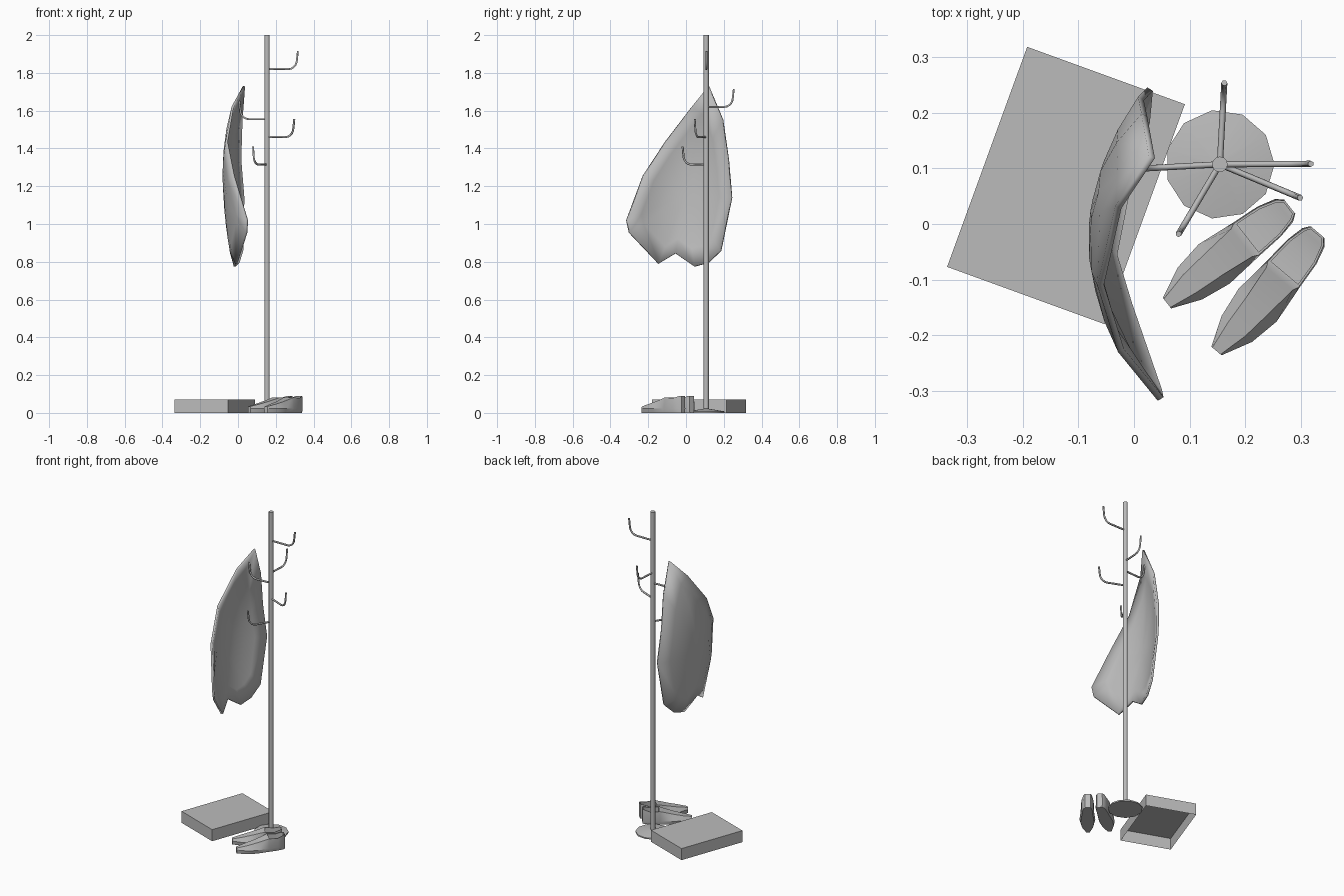
import bpy, bmesh, math
from mathutils import Vector

cube = bpy.data.objects.get("Cube")
if cube:
    bpy.data.objects.remove(cube)

grey = bpy.data.materials.new("plain grey")
grey.use_nodes = True
grey.diffuse_color = (0.5, 0.5, 0.5, 1)
grey.node_tree.nodes["Principled BSDF"].inputs["Base Color"].default_value = grey.diffuse_color

POLE = Vector((0.154, 0.107, 0))


def finish(name, bm, smooth=None):
    """Turn a bmesh into a named object, optionally smooth below an angle."""
    mesh = bpy.data.meshes.new(name)
    bm.to_mesh(mesh)
    bm.free()
    obj = bpy.data.objects.new(name, mesh)
    bpy.context.collection.objects.link(obj)
    mesh.materials.append(grey)
    if smooth:
        bpy.ops.object.select_all(action='DESELECT')
        obj.select_set(True)
        bpy.context.view_layer.objects.active = obj
        bpy.ops.object.shade_smooth_by_angle(angle=math.radians(smooth))
    return obj


# Pole
bm = bmesh.new()
bmesh.ops.create_cone(bm, cap_ends=True, segments=12, radius1=0.014, radius2=0.014, depth=1.99)
bmesh.ops.translate(bm, verts=bm.verts, vec=POLE + Vector((0, 0, 1.005)))
finish("pole", bm, 40)

# Low domed foot with eleven sides
bm = bmesh.new()
rings = []
for radius, z in ((0.098, 0), (0.098, 0.008), (0.014, 0.022)):
    rings.append([bm.verts.new(POLE + Vector((radius * math.cos(a), radius * math.sin(a), z)))
                  for a in (math.tau * i / 11 for i in range(11))])
for low, high in zip(rings, rings[1:]):
    for i in range(11):
        j = (i + 1) % 11
        bm.faces.new((low[i], low[j], high[j], high[i]))
bm.faces.new(rings[0][::-1])
bm.faces.new(rings[-1])
finish("pole_foot", bm, 35)


# Hooks: a straight arm, a rounded bend and an upright tip
def hook(name, tip_x, tip_y, z):
    reach = Vector((tip_x, tip_y, 0)) - POLE
    length, out = reach.length, reach.normalized()
    bend = 0.05
    path = [(0, 0)]
    for i in range(6):
        a = math.pi / 2 * i / 5
        path.append((length - bend + bend * math.sin(a) * 0.9, bend * (1 - math.cos(a))))
    path.append((length, 0.095))
    curve = bpy.data.curves.new(name, 'CURVE')
    curve.dimensions = '3D'
    curve.bevel_depth = 0.0055
    curve.bevel_resolution = 1
    curve.use_fill_caps = True
    spline = curve.splines.new('POLY')
    spline.points.add(len(path) - 1)
    for point, (d, h) in zip(spline.points, path):
        point.co = (*(POLE + out * d + Vector((0, 0, z + h))), 1)
    curve.materials.append(grey)
    bpy.context.collection.objects.link(bpy.data.objects.new(name, curve))


hook("hook_top", 0.317, 0.108, 1.82)
hook("hook_back", 0.162, 0.253, 1.62)
hook("hook_coat", 0.007, 0.099, 1.555)
hook("hook_side", 0.298, 0.047, 1.46)
hook("hook_front", 0.08, -0.018, 1.315)

# Hanging coat: an outline filled with rings over a curved sheet
outline = [(.12, 1.73), (.195, 1.55), (.225, 1.34), (.242, 1.14), (.185, .86), (.12, .795),
           (.045, .775), (-.055, .845), (-.145, .79), (-.30, .955), (-.314, 1.02),
           (-.227, 1.255), (-.11, 1.435), (.03, 1.62)]


def sheet(y, z):
    rise = 0.42 if z > 1.3 else 0.19
    return Vector((-0.076 + rise * (z - 1.3) ** 2 + 1.35 * (y + 0.03) ** 2, y, z))


bm = bmesh.new()
mid_y, mid_z = -0.01, 1.15
rings = [[bm.verts.new(sheet(mid_y + (y - mid_y) * f, mid_z + (z - mid_z) * f)) for y, z in outline]
         for f in (1, 0.75, 0.5, 0.25)]
count = len(outline)
for outer, inner in zip(rings, rings[1:]):
    for i in range(count):
        j = (i + 1) % count
        bm.faces.new((outer[i], outer[j], inner[j], inner[i]))
centre = bm.verts.new(sheet(mid_y, mid_z))
for i in range(count):
    bm.faces.new((rings[-1][i], rings[-1][(i + 1) % count], centre))
bmesh.ops.recalc_face_normals(bm, faces=bm.faces)
coat = finish("coat", bm, 50)
solid = coat.modifiers.new("thickness", 'SOLIDIFY')
solid.thickness = 0.012
solid.offset = 0

# Box lid, open underneath
bm = bmesh.new()
bmesh.ops.create_cube(bm, size=1)
bmesh.ops.delete(bm, geom=[f for f in bm.faces if f.normal.z < -0.5], context='FACES_ONLY')
box = finish("box", bm)
box.scale = (0.301, 0.42, 0.072)
box.rotation_euler.z = math.radians(-20)
box.location = (-0.122, 0.069, 0.036)


# Shoes: cross-sections from toe to heel, with a sunken opening
def shoe(name, toe, heel, side):
    toe, heel = Vector(toe), Vector(heel)
    along = (heel - toe).normalized()
    across = Vector((-along.y, along.x, 0)) * side
    # distance from toe, half width, top height, top width share
    sections = [(0, .012, .034, .8), (.054, .036, .046, .55), (.11, .045, .06, .55),
                (.172, .039, .078, .8), (.182, .038, .082, .95), (.235, .034, .078, .95),
                (.268, .026, .088, .9), (.28, .016, .09, .9)]
    bm = bmesh.new()
    loops = []
    for d, w, h, share in sections:
        shape = [(-.85 * w, 0), (.85 * w, 0), (w, .022), (w * share, h), (-w * share, h), (-w, .022)]
        loops.append([bm.verts.new(toe + along * d + across * (t + 0.1 * w) + Vector((0, 0, z)))
                      for t, z in shape])
    tops = []
    for n, (a, b) in enumerate(zip(loops, loops[1:])):
        for i in range(6):
            j = (i + 1) % 6
            face = bm.faces.new((a[i], a[j], b[j], b[i]))
            if i == 3 and n >= 4:
                tops.append(face)
    bm.faces.new(loops[0])
    bm.faces.new(loops[-1][::-1])
    bmesh.ops.recalc_face_normals(bm, faces=bm.faces)
    bmesh.ops.inset_region(bm, faces=tops, thickness=0.004, use_even_offset=True)
    floor = bmesh.ops.extrude_face_region(bm, geom=tops)
    bmesh.ops.delete(bm, geom=tops, context='FACES')
    for v in floor["geom"]:
        if isinstance(v, bmesh.types.BMVert):
            v.co.z -= 0.03
    finish(name, bm, 30)


shoe("shoe_near_pole", (0.06, -0.143, 0), (0.282, 0.031, 0), 1)
shoe("shoe_outer", (0.147, -0.227, 0), (0.328, -0.013, 0), -1)
